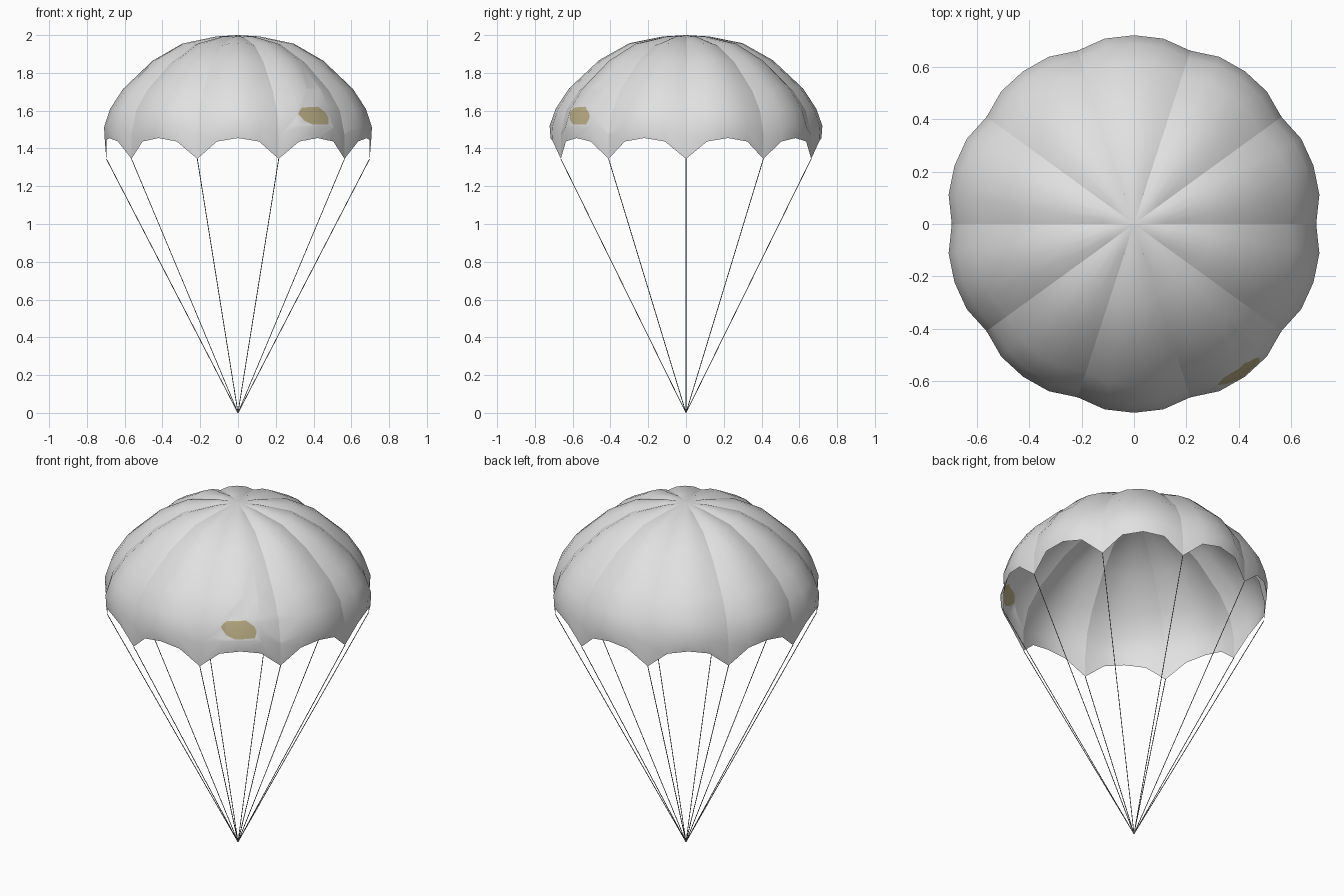
import bpy, bmesh, math
from mathutils import Vector, Matrix

if "Cube" in bpy.data.objects:
    bpy.data.objects.remove(bpy.data.objects["Cube"])

GORES, SUB = 10, 4
STEP = 2 * math.pi / GORES
# (radius, height) profiles, crown to hem: along a seam and along a gore's middle
SEAM = [(.117, 1.985), (.288, 1.945), (.442, 1.852), (.595, 1.707), (.667, 1.60), (.697, 1.47), (.697, 1.345)]
LOBE = [(.12, 1.993), (.30, 1.957), (.46, 1.867), (.62, 1.717), (.69, 1.61), (.722, 1.52), (.717, 1.455)]


def material(name, rgb):
    m = bpy.data.materials.new(name)
    m.diffuse_color = (*rgb, 1)
    m.use_nodes = True
    m.node_tree.nodes["Principled BSDF"].inputs["Base Color"].default_value = m.diffuse_color
    return m


def finish(bm, name, mats):
    me = bpy.data.meshes.new(name)
    bm.to_mesh(me)
    bm.free()
    ob = bpy.data.objects.new(name, me)
    bpy.context.collection.objects.link(ob)
    for m in mats:
        me.materials.append(m)
    return ob


white = material("canopy_white", (.75, .75, .75))
tan = material("patch_tan", (.48, .41, .23))
grey = material("cord_grey", (.22, .22, .22))

# Canopy: scalloped gores between ten seams
bm = bmesh.new()
top = bm.verts.new((0, 0, 2))
n = GORES * SUB
rings = []
for (rs, zs), (rl, zl) in zip(SEAM, LOBE):
    ring = []
    for i in range(n):
        w = 1 - abs(2 * (i % SUB) / SUB - 1) ** 2.6
        r, z, a = rs + (rl - rs) * w, zs + (zl - zs) * w, i * STEP / SUB
        ring.append(bm.verts.new((r * math.cos(a), r * math.sin(a), z)))
    rings.append(ring)
for i in range(n):
    j = (i + 1) % n
    bm.faces.new((top, rings[0][i], rings[0][j]))
    for a, b in zip(rings, rings[1:]):
        bm.faces.new((a[i], b[i], b[j], a[j]))
# Crease along each seam
for i in range(0, n, SUB):
    line = [top] + [r[i] for r in rings]
    for a, b in zip(line, line[1:]):
        bm.edges.get((a, b)).smooth = False

# Patch: cut a rounded shape into the front right gore (sideways, height)
ang = -1.5 * STEP
out = Vector((math.cos(ang), math.sin(ang), 0))
side = Vector((-math.sin(ang), math.cos(ang), 0))
shape = [(-.104, 1.584), (-.085, 1.608), (-.07, 1.617), (.03, 1.621), (.075, 1.588),
         (.088, 1.561), (.078, 1.528), (-.03, 1.526), (-.075, 1.546)]
pts = [side * s + Vector((0, 0, z)) for s, z in shape]
mid = sum(pts, Vector()) / len(pts)
area = [f for f in bm.faces if f.calc_center_median().dot(out) > .55
        and abs(f.calc_center_median().dot(side)) < .21
        and min(v.co.z for v in f.verts) < 1.625 and max(v.co.z for v in f.verts) > 1.52]
for p, q in zip(pts, pts[1:] + pts[:1]):
    no = (q - p).cross(out).normalized()
    if no.dot(mid - p) < 0:
        no.negate()
    geom = list({g for f in area for g in (f, *f.edges, *f.verts)})
    res = bmesh.ops.bisect_plane(bm, geom=geom, plane_co=p, plane_no=no, dist=1e-5)
    faces = {g for g in res["geom"] if isinstance(g, bmesh.types.BMFace)}
    area = [f for f in faces if (f.calc_center_median() - p).dot(no) > 0]
for f in area:
    f.material_index = 1
for f in bm.faces:
    f.smooth = True
finish(bm, "canopy", [white, tan])

# Suspension cords from each seam down to one point
bm = bmesh.new()
for k in range(GORES):
    r, z = SEAM[-1]
    end = Vector((r * math.cos(k * STEP), r * math.sin(k * STEP), z))
    rot = end.to_track_quat('Z', 'Y').to_matrix().to_4x4()
    bmesh.ops.create_cone(bm, cap_ends=True, segments=6, radius1=.002, radius2=.002,
                          depth=end.length, matrix=Matrix.Translation(end / 2) @ rot)
finish(bm, "suspension_cords", [grey])
